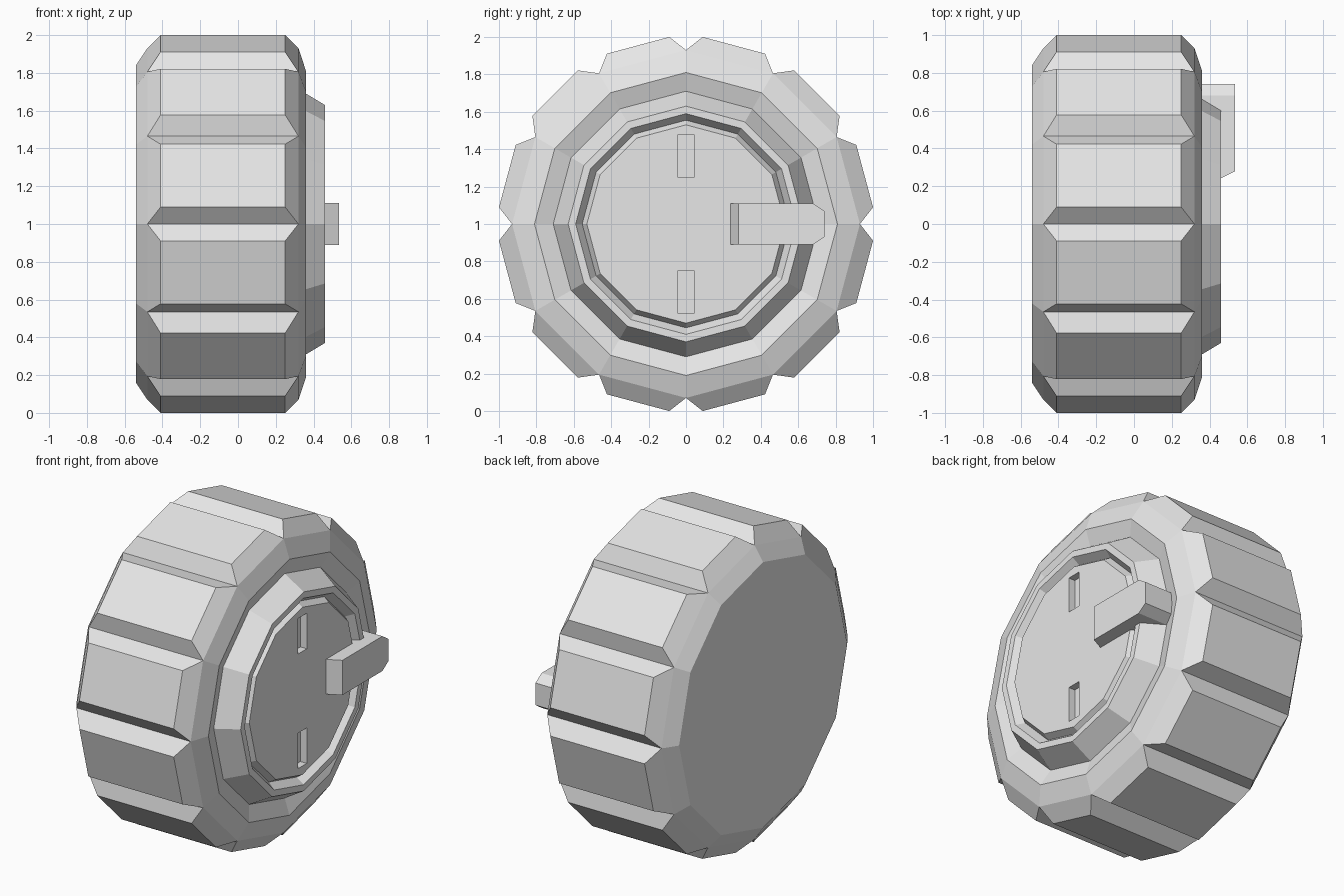
import bpy, bmesh
from math import sin, cos, radians
from mathutils import Vector

if "Cube" in bpy.data.objects:
    bpy.data.objects.remove(bpy.data.objects["Cube"], do_unlink=True)

SIDES = 12
STEP = 360 / SIDES

grey = bpy.data.materials.new("plain grey")
grey.use_nodes = True
colour = (0.8, 0.8, 0.8, 1)
grey.diffuse_color = colour
grey.node_tree.nodes["Principled BSDF"].inputs["Base Color"].default_value = colour


def polar(x, r, deg):
    """Point around the wheel axle, which runs along x at z = 1."""
    a = radians(deg)
    return Vector((x, r * sin(a), 1 + r * cos(a)))


def ring(bm, x, r, offset=0):
    return [bm.verts.new(polar(x, r, i * STEP + offset)) for i in range(SIDES)]


def bridge(bm, a, b):
    for i in range(SIDES):
        j = (i + 1) % SIDES
        bm.faces.new((a[i], a[j], b[j], b[i]))


def finish(bm, name):
    bmesh.ops.recalc_face_normals(bm, faces=bm.faces)
    mesh = bpy.data.meshes.new(name)
    bm.to_mesh(mesh)
    bm.free()
    mesh.materials.append(grey)
    obj = bpy.data.objects.new(name, mesh)
    bpy.context.collection.objects.link(obj)
    return obj


def prism(name, outline, axis):
    """Extrude a flat outline along a vector."""
    bm = bmesh.new()
    low = [bm.verts.new(p) for p in outline]
    high = [bm.verts.new(Vector(p) + Vector(axis)) for p in outline]
    bm.faces.new(low)
    bm.faces.new(high)
    for i in range(len(low)):
        j = (i + 1) % len(low)
        bm.faces.new((low[i], low[j], high[j], high[i]))
    return finish(bm, name)


# Tyre: chunky lugs separated by V notches, bevelled on both shoulders
bm = bmesh.new()
back = ring(bm, -0.54, 0.84)
notch_back = ring(bm, -0.48, 0.93)
notch_front = ring(bm, 0.32, 0.93)
front = ring(bm, 0.36, 0.81)
recess = ring(bm, 0.327, 0.71)
start_back, start_front = (ring(bm, x, 1.004, 5.1) for x in (-0.41, 0.25))
end_back, end_front = (ring(bm, x, 1.004, STEP - 5.1) for x in (-0.41, 0.25))
bm.faces.new(back)
bridge(bm, back, notch_back)
bridge(bm, notch_front, front)
bridge(bm, front, recess)
for i in range(SIDES):
    j = (i + 1) % SIDES
    sb, sf, eb, ef = start_back[i], start_front[i], end_back[i], end_front[i]
    bm.faces.new((sb, eb, ef, sf))
    bm.faces.new((notch_back[i], notch_back[j], eb, sb))
    bm.faces.new((notch_front[i], notch_front[j], ef, sf))
    bm.faces.new((notch_back[i], notch_front[i], sf, sb))
    bm.faces.new((notch_back[j], notch_front[j], ef, eb))
finish(bm, "tyre")

# Hub: sloped collar, flat rim, V groove and centre disc
bm = bmesh.new()
profile = [(0.327, 0.71), (0.46, 0.63), (0.46, 0.59), (0.41, 0.555), (0.45, 0.53)]
rings = [ring(bm, x, r) for x, r in profile]
for a, b in zip(rings, rings[1:]):
    bridge(bm, a, b)
bm.faces.new(rings[0])
bm.faces.new(rings[-1])
hub = finish(bm, "hub")

# Two slots sunk into the centre disc
for z0, z1 in ((1.25, 1.475), (0.525, 0.75)):
    corners = [(0.405, -0.045, z0), (0.405, 0.045, z0),
               (0.405, 0.045, z1), (0.405, -0.045, z1)]
    cutter = prism("slot_cutter", corners, (0.2, 0, 0))
    cutter.hide_render = True
    cut = hub.modifiers.new("slot", 'BOOLEAN')
    cut.operation = 'DIFFERENCE'
    cut.solver = 'EXACT'
    cut.object = cutter
    bpy.context.view_layer.objects.active = hub
    bpy.ops.object.modifier_apply(modifier=cut.name)
    bpy.data.objects.remove(cutter, do_unlink=True)

# Latch: bar reaching over the rim, with clipped outer corners and a sloped tip
outline = [(0.3, 0.24, 0.89), (0.3, 0.68, 0.89), (0.3, 0.74, 0.93),
           (0.3, 0.74, 1.07), (0.3, 0.68, 1.11), (0.3, 0.24, 1.11)]
latch = prism("latch", outline, (0.235, 0, 0))
for v in latch.data.vertices:
    if v.co.y < 0.3:
        v.co.y = 0.28 if v.co.x > 0.5 else 0.16 + 0.0
# Straight slope from the tip down through the disc face
